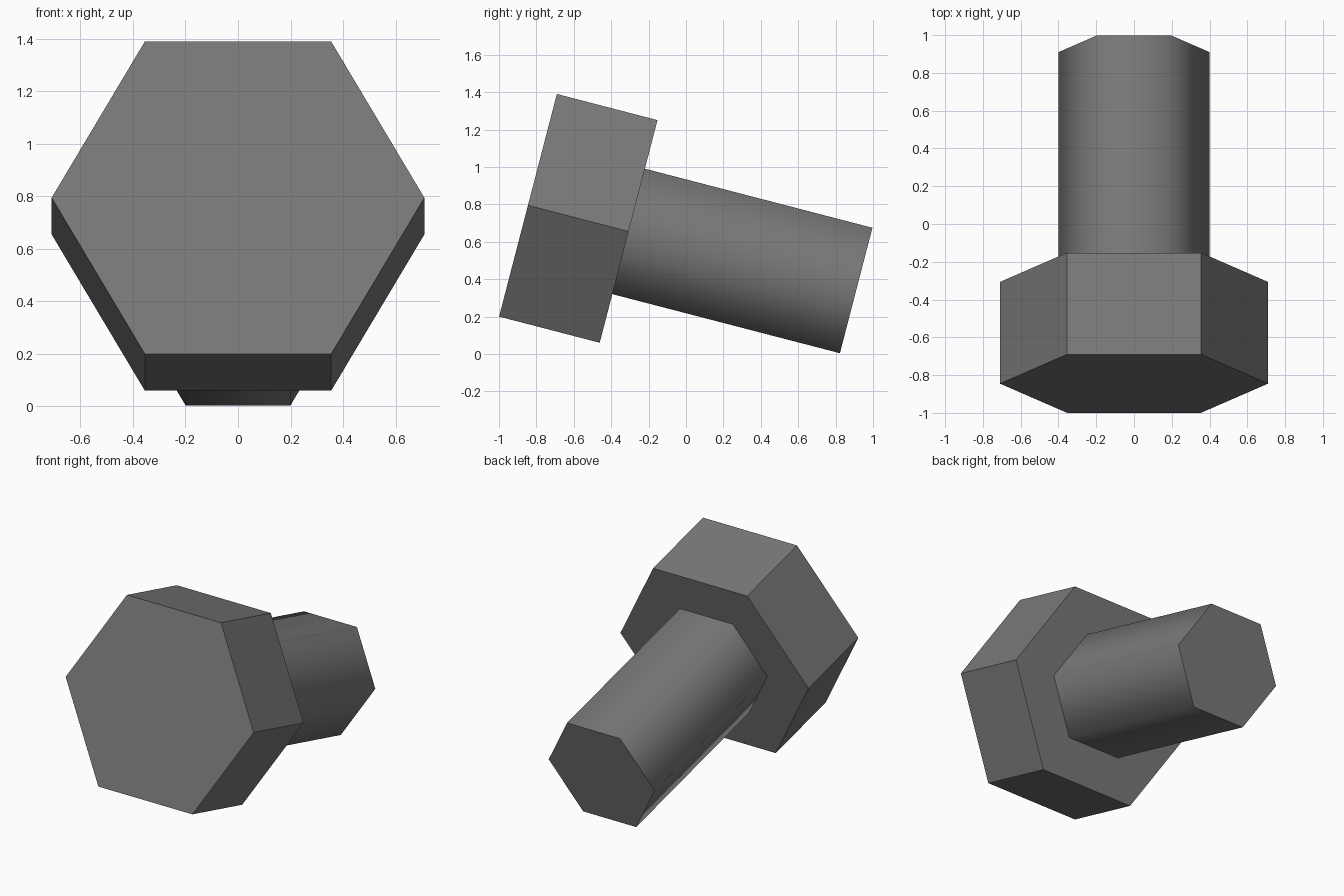
import bpy, bmesh, math
from mathutils import Vector, Matrix

if "Cube" in bpy.data.objects:
    bpy.data.objects.remove(bpy.data.objects["Cube"])

TILT = math.radians(14.55)
HEAD_FRONT = Vector((0, -0.845, 0.795))   # centre of the head's front face

steel = bpy.data.materials.new("dark_grey_steel")
steel.diffuse_color = (0.19, 0.19, 0.19, 1)
steel.use_nodes = True
steel.node_tree.nodes["Principled BSDF"].inputs["Base Color"].default_value = steel.diffuse_color


def hex_prism(name, radius, start, end):
    """Six-sided prism along +y, corners on +-x, tilted nose-down about x."""
    bm = bmesh.new()
    ring = [bm.verts.new((radius * math.cos(i * math.pi / 3), start,
                          radius * math.sin(i * math.pi / 3))) for i in range(6)]
    cap = bm.faces.new(ring)
    out = bmesh.ops.extrude_face_region(bm, geom=[cap], use_keep_orig=True)
    top = [v for v in out["geom"] if isinstance(v, bmesh.types.BMVert)]
    bmesh.ops.translate(bm, verts=top, vec=(0, end - start, 0))
    bmesh.ops.recalc_face_normals(bm, faces=bm.faces)
    bm.transform(Matrix.Translation(HEAD_FRONT) @ Matrix.Rotation(-TILT, 4, 'X'))
    mesh = bpy.data.meshes.new(name)
    bm.to_mesh(mesh)
    bm.free()
    mesh.materials.append(steel)
    obj = bpy.data.objects.new(name, mesh)
    bpy.context.collection.objects.link(obj)
    return obj


# Flat-shaded head
hex_prism("bolt_head", 0.71, 0, 0.556)

# Shank: smooth sides, sharp end
shank = hex_prism("bolt_shank", 0.4, 0.54, 1.813)
bpy.context.view_layer.objects.active = shank
shank.select_set(True)
bpy.ops.object.shade_smooth_by_angle(angle=math.radians(65))
